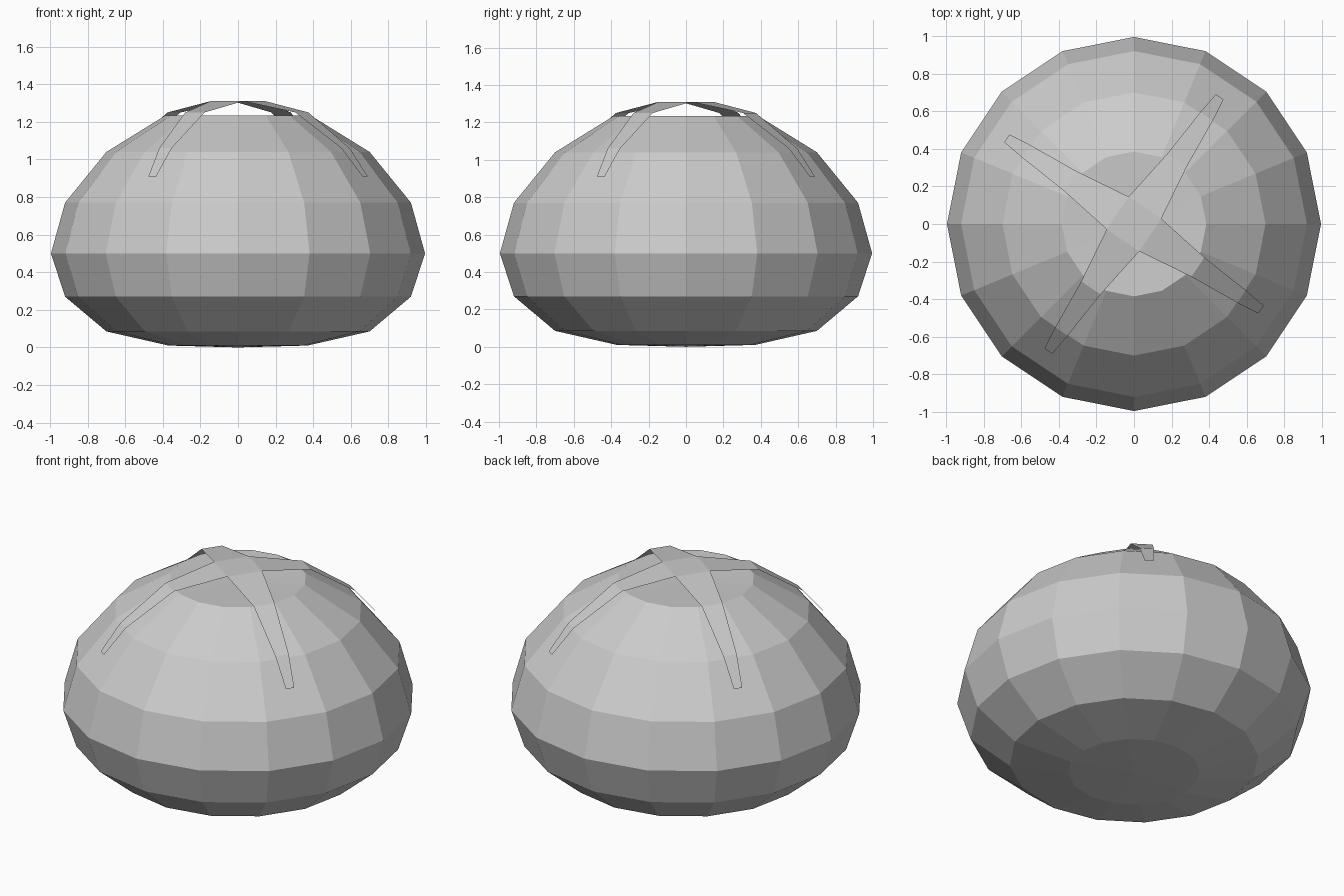
import bpy, bmesh
from math import cos, sin, pi, radians

if "Cube" in bpy.data.objects:
    bpy.data.objects.remove(bpy.data.objects["Cube"])


def finish(name, bm):
    bmesh.ops.recalc_face_normals(bm, faces=bm.faces)
    mesh = bpy.data.meshes.new(name)
    bm.to_mesh(mesh)
    bm.free()
    obj = bpy.data.objects.new(name, mesh)
    bpy.context.collection.objects.link(obj)
    return obj


# Faceted fruit body: 16-sided lathe with dimpled poles
SIDES = 16
profile = [(0.37, 0.01), (0.70, 0.085), (0.92, 0.27), (0.995, 0.5),
           (0.92, 0.77), (0.70, 1.04), (0.385, 1.235)]
bm = bmesh.new()
rings = [[bm.verts.new((r * cos(2 * pi * i / SIDES), r * sin(2 * pi * i / SIDES), z))
          for i in range(SIDES)] for r, z in profile]
bottom = bm.verts.new((0, 0, 0.0))
top = bm.verts.new((0, 0, 1.22))
for i in range(SIDES):
    j = (i + 1) % SIDES
    for a, b in zip(rings, rings[1:]):
        bm.faces.new((a[i], a[j], b[j], b[i]))
    bm.faces.new((bottom, rings[0][j], rings[0][i]))
    bm.faces.new((top, rings[-1][i], rings[-1][j]))
finish("fruit_body", bm)

# Four-leaf calyx: thin sheet draped over the top
# (distance along leaf, half width, height)
leaf = [(0.41, 0.062, 1.25), (0.69, 0.04, 1.06), (0.815, 0.025, 0.91)]
bm = bmesh.new()


def point(angle, along, side, z):
    return bm.verts.new((along * cos(angle) - side * sin(angle),
                         along * sin(angle) + side * cos(angle), z))


start = radians(56)
notches = [point(start - pi / 4 + k * pi / 2, 0.148, 0, 1.31) for k in range(4)]
bm.faces.new(notches)
for k in range(4):
    angle = start + k * pi / 2
    right, left = notches[k], notches[(k + 1) % 4]
    for along, half, z in leaf:
        new_right = point(angle, along, -half, z)
        new_left = point(angle, along, half, z)
        bm.faces.new((right, new_right, new_left, left))
        right, left = new_right, new_left
finish("leaf_calyx", bm)
